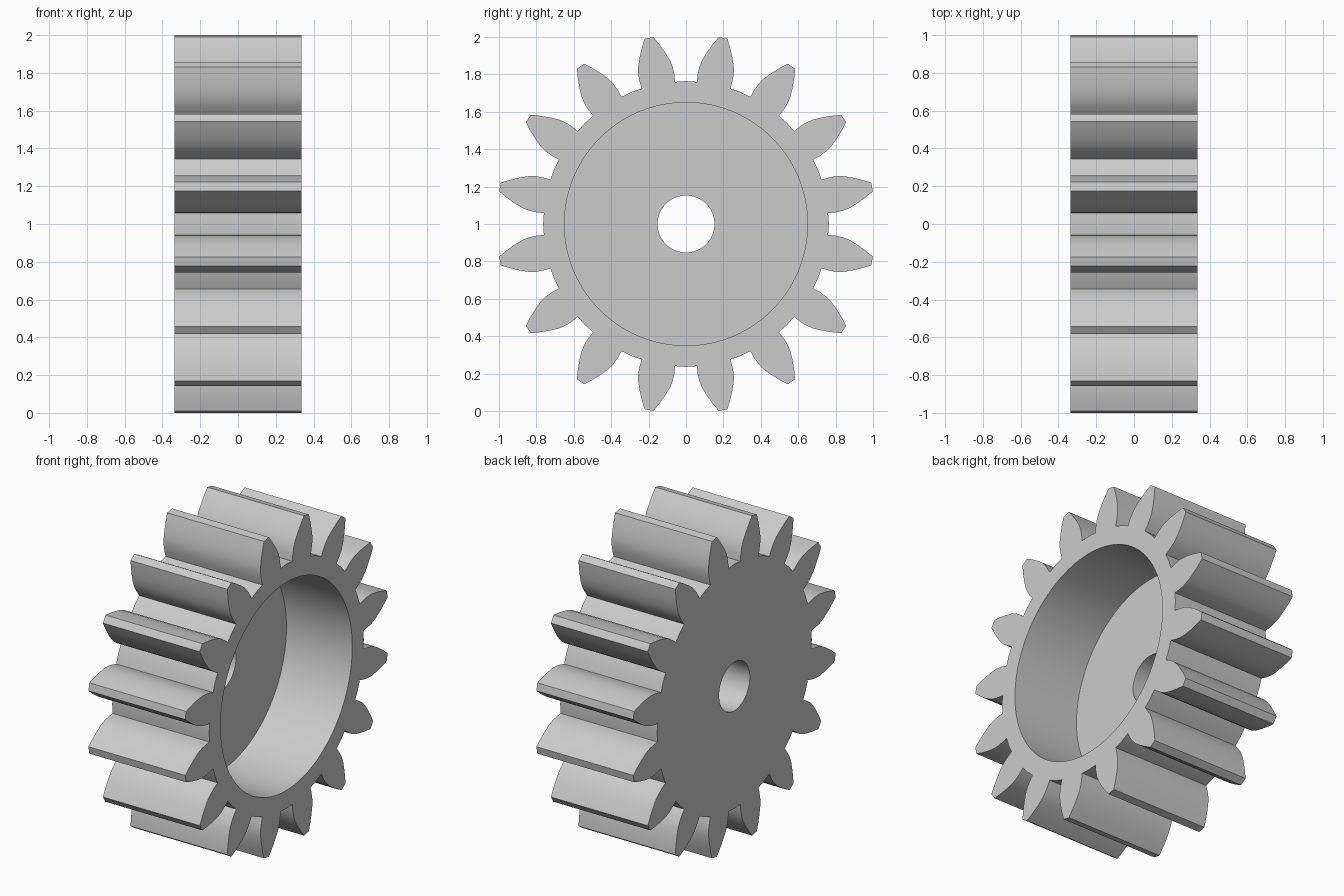
import bpy, bmesh
from math import radians, sin, cos, pi

cube = bpy.data.objects.get("Cube")
if cube:
    bpy.data.objects.remove(cube, do_unlink=True)

TEETH = 16
HALF_WIDTH = 0.335
ROOT_RADIUS = 0.764
RECESS_RADIUS = 0.65
RECESS_DEPTH = 0.455
BORE_RADIUS = 0.152
# Tooth flank from root to tip: radius, half angle in degrees
FLANK = [(0.762, 6.9), (0.80, 6.8), (0.84, 6.45), (0.88, 5.65),
         (0.925, 4.3), (0.97, 2.85), (1.0145, 1.35)]

steel = bpy.data.materials.new("plain grey")
steel.use_nodes = True
grey = (0.6, 0.6, 0.6, 1)
steel.diffuse_color = grey
steel.node_tree.nodes["Principled BSDF"].inputs["Base Color"].default_value = grey


def extrude_outline(name, outline, x0, x1):
    """Extrude a closed (radius, angle) outline along x."""
    bm = bmesh.new()
    face = bm.faces.new([bm.verts.new((x0, r * cos(a), 1 + r * sin(a))) for r, a in outline])
    result = bmesh.ops.extrude_face_region(bm, geom=[face])
    moved = [v for v in result["geom"] if isinstance(v, bmesh.types.BMVert)]
    bmesh.ops.translate(bm, verts=moved, vec=(x1 - x0, 0, 0))
    bmesh.ops.recalc_face_normals(bm, faces=bm.faces)
    mesh = bpy.data.meshes.new(name)
    bm.to_mesh(mesh)
    bm.free()
    mesh.materials.append(steel)
    obj = bpy.data.objects.new(name, mesh)
    bpy.context.collection.objects.link(obj)
    return obj


def circle(radius, sides):
    return [(radius, 2 * pi * i / sides) for i in range(sides)]


# Toothed wheel outline
outline = []
pitch = 360 / TEETH
for i in range(TEETH):
    centre = (i + 0.5) * pitch
    outline.append((ROOT_RADIUS, radians(centre - pitch / 2)))
    outline += [(r, radians(centre - a)) for r, a in FLANK]
    outline += [(r, radians(centre + a)) for r, a in reversed(FLANK)]
gear = extrude_outline("gear_wheel", outline, -HALF_WIDTH, HALF_WIDTH)

# Deep recess open on the left, and the axle bore through the web
cutters = [
    extrude_outline("recess_cutter", circle(RECESS_RADIUS, 96), HALF_WIDTH - RECESS_DEPTH, 1),
    extrude_outline("bore_cutter", circle(BORE_RADIUS, 64), -1, 1),
]
bpy.ops.object.select_all(action='DESELECT')
gear.select_set(True)
bpy.context.view_layer.objects.active = gear
for cutter in cutters:
    cutter.hide_render = True
    cut = gear.modifiers.new(cutter.name, 'BOOLEAN')
    cut.operation = 'DIFFERENCE'
    cut.solver = 'EXACT'
    cut.object = cutter
    bpy.ops.object.modifier_apply(modifier=cut.name)
    bpy.data.objects.remove(cutter, do_unlink=True)

bpy.ops.object.shade_smooth_by_angle(angle=radians(25))
